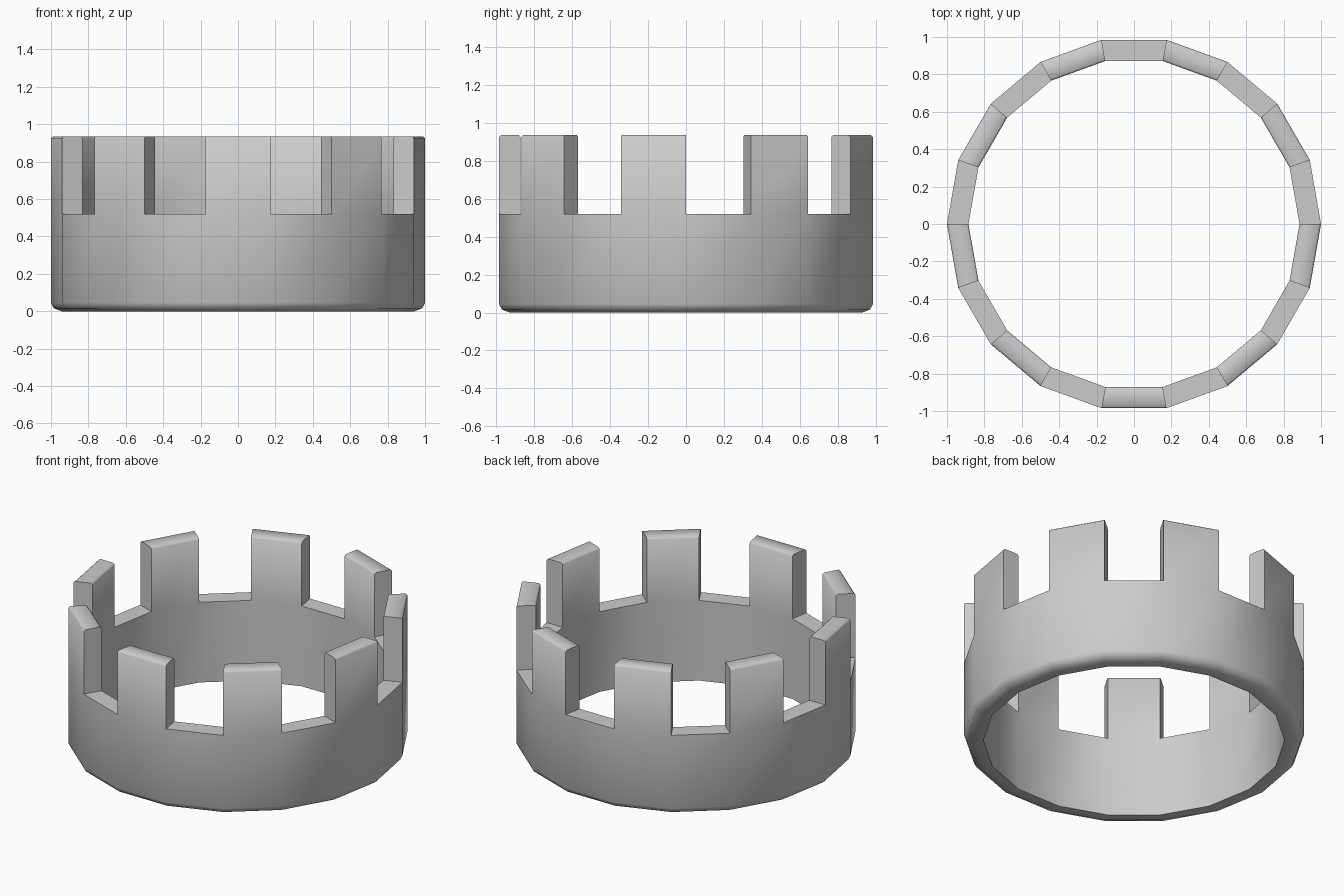
import bpy, bmesh
from math import sin, cos, radians

if "Cube" in bpy.data.objects:
    bpy.data.objects.remove(bpy.data.objects["Cube"])

SIDES = 18
R_OUT, R_IN = 1.0, 0.885
FLOOR, TOP, B = 0.52, 0.935, 0.01

# radial cross-sections (radius, height)
band = [(R_IN, FLOOR), (R_IN, 0), (0.943, 0), (0.985, 0.016),
        (R_OUT, 0.045), (R_OUT, FLOOR)]
tooth = [(R_OUT, TOP - B), (R_OUT - B, TOP), (R_IN + B, TOP), (R_IN, TOP - B)]

bm = bmesh.new()


def column(profile, i):
    a = radians(360 / SIDES * i)
    return [bm.verts.new((r * cos(a), r * sin(a), z)) for r, z in profile]


def bridge(a, b):
    for j in range(len(a) - 1):
        bm.faces.new((a[j], b[j], b[j + 1], a[j + 1]))


cols = [column(band, i) for i in range(SIDES)]
for i in range(SIDES):
    a, b = cols[i], cols[(i + 1) % SIDES]
    # lower band
    bridge(a, b)
    if i % 2:
        # raised battlement with its two end walls
        ta = [a[-1]] + column(tooth, i) + [a[0]]
        tb = [b[-1]] + column(tooth, i + 1) + [b[0]]
        bridge(ta, tb)
        bm.faces.new(ta)
        bm.faces.new(tb)
    else:
        # floor of the gap
        bm.faces.new((a[-1], b[-1], b[0], a[0]))

bmesh.ops.recalc_face_normals(bm, faces=bm.faces)
mesh = bpy.data.meshes.new("battlement_ring")
bm.to_mesh(mesh)
bm.free()
ring = bpy.data.objects.new("battlement_ring", mesh)
bpy.context.collection.objects.link(ring)
bpy.context.view_layer.objects.active = ring
ring.select_set(True)
bpy.ops.object.shade_smooth_by_angle(angle=radians(50))
